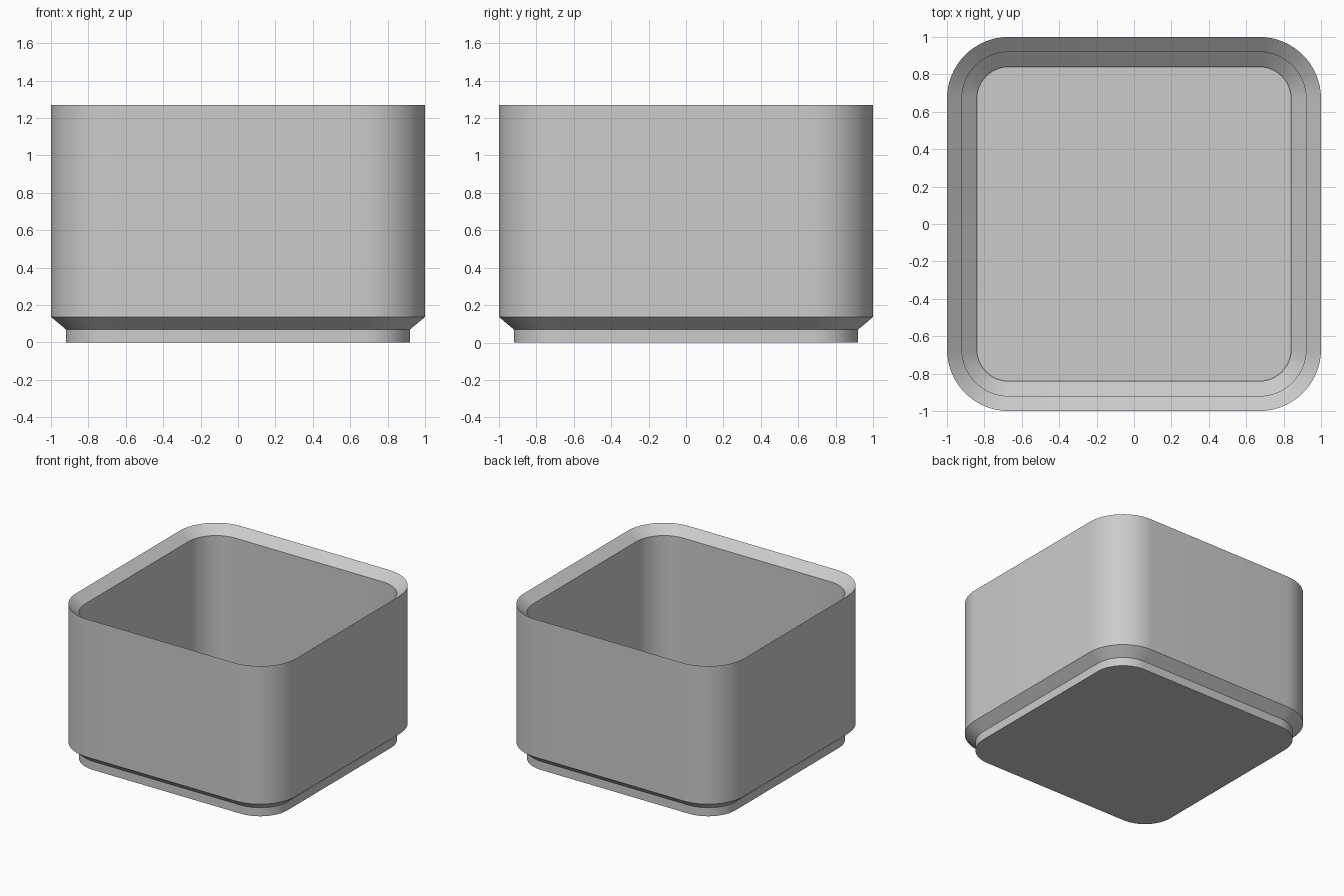
import bpy
import bmesh
from math import cos, sin, pi, radians

cube = bpy.data.objects.get("Cube")
if cube:
    bpy.data.objects.remove(cube, do_unlink=True)

CENTRE = 0.67      # corner arc centre, shared by every ring
SEGMENTS = 16      # segments per rounded corner

# Wall section as (half width, height): foot, chamfer, wall, lip, cavity
SECTION = [
    (0.92, 0.0), (0.92, 0.07), (1.0, 0.137), (1.0, 1.27),
    (0.92, 1.203), (0.92, 0.174), (0.84, 0.107), (0.84, 0.08),
]


def rounded_ring(bm, half, z):
    """Add one rounded-square loop of vertices."""
    radius = half - CENTRE
    ring = []
    for quarter, (sx, sy) in enumerate([(1, 1), (-1, 1), (-1, -1), (1, -1)]):
        for i in range(SEGMENTS + 1):
            a = (quarter + i / SEGMENTS) * pi / 2
            ring.append(bm.verts.new((sx * CENTRE + radius * cos(a),
                                      sy * CENTRE + radius * sin(a), z)))
    return ring


# Stackable bin: rings joined along the section, closed by base and floor
bm = bmesh.new()
rings = [rounded_ring(bm, half, z) for half, z in SECTION]
for low, high in zip(rings, rings[1:]):
    for i in range(len(low)):
        j = (i + 1) % len(low)
        bm.faces.new((low[i], low[j], high[j], high[i]))
bm.faces.new(rings[0][::-1])
bm.faces.new(rings[-1])
bmesh.ops.recalc_face_normals(bm, faces=bm.faces)

mesh = bpy.data.meshes.new("stacking_bin")
bm.to_mesh(mesh)
bm.free()
stacking_bin = bpy.data.objects.new("stacking_bin", mesh)
bpy.context.collection.objects.link(stacking_bin)

# Plain grey plastic
grey = bpy.data.materials.new("light_grey")
grey.use_nodes = True
colour = (0.6, 0.6, 0.6, 1)
grey.diffuse_color = colour
grey.node_tree.nodes["Principled BSDF"].inputs["Base Color"].default_value = colour
mesh.materials.append(grey)

# Smooth corners, crisp chamfers
bpy.ops.object.select_all(action='DESELECT')
stacking_bin.select_set(True)
bpy.context.view_layer.objects.active = stacking_bin
bpy.ops.object.shade_smooth_by_angle(angle=radians(30))
